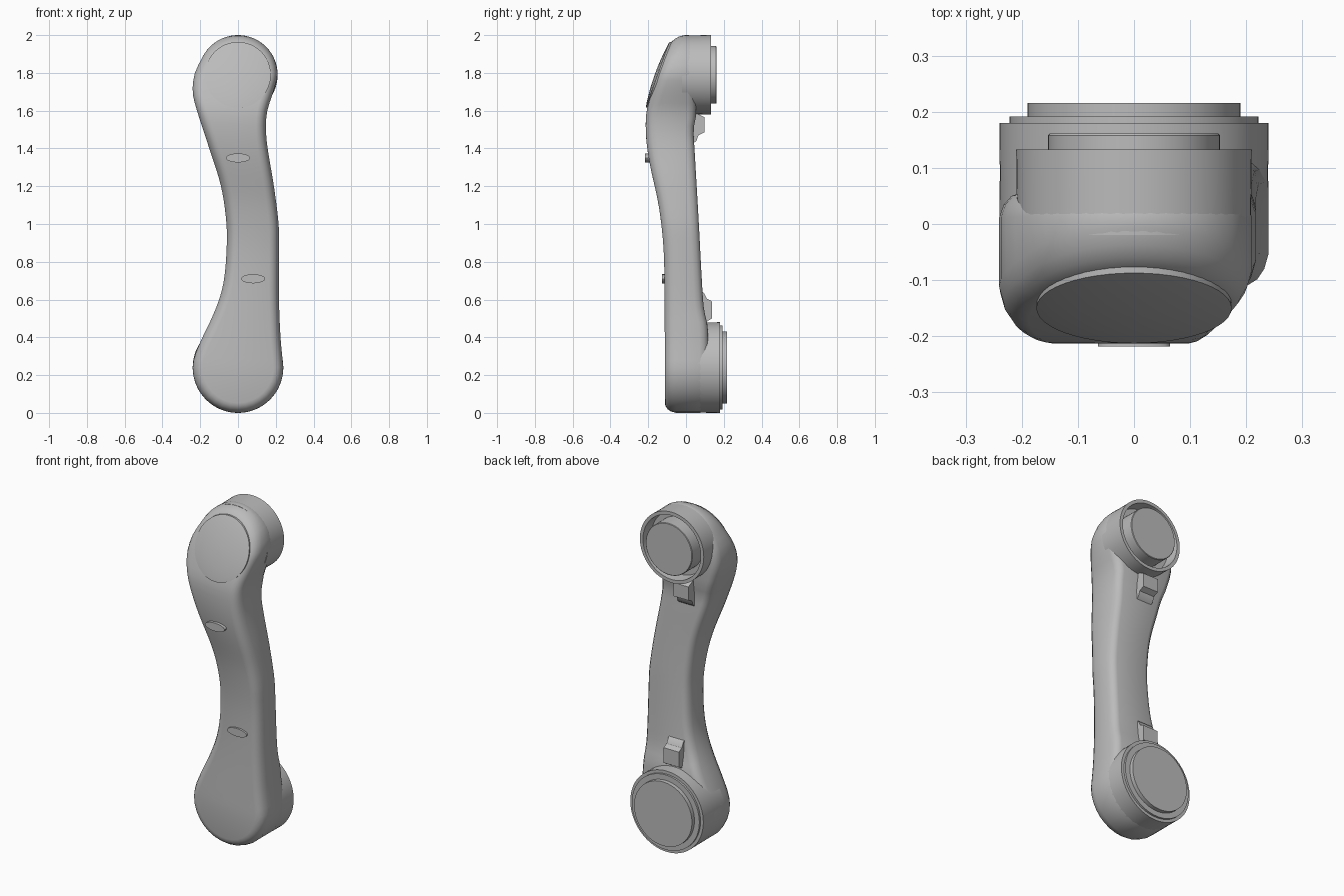
import bpy, bmesh, math
from mathutils import Vector

cube = bpy.data.objects.get("Cube")
if cube:
    bpy.data.objects.remove(cube, do_unlink=True)

grey = bpy.data.materials.new("light_grey")
grey.use_nodes = True
grey.diffuse_color = (0.5, 0.5, 0.5, 1)
grey.node_tree.nodes["Principled BSDF"].inputs["Base Color"].default_value = (0.5, 0.5, 0.5, 1)


def finish(name, bm, angle=35):
    bmesh.ops.recalc_face_normals(bm, faces=bm.faces)
    mesh = bpy.data.meshes.new(name)
    bm.to_mesh(mesh)
    bm.free()
    mesh.materials.append(grey)
    obj = bpy.data.objects.new(name, mesh)
    bpy.context.collection.objects.link(obj)
    bpy.ops.object.select_all(action='DESELECT')
    obj.select_set(True)
    bpy.context.view_layer.objects.active = obj
    bpy.ops.object.shade_smooth_by_angle(angle=math.radians(angle))
    return obj


def curve(points):
    """Smooth interpolation through (z, value) pairs."""
    def slope(i):
        a, b = points[max(i - 1, 0)], points[min(i + 1, len(points) - 1)]
        return (b[1] - a[1]) / (b[0] - a[0])

    def value(z):
        z = min(max(z, points[0][0]), points[-1][0])
        i = max(k for k in range(len(points) - 1) if points[k][0] <= z)
        (z0, v0), (z1, v1) = points[i], points[i + 1]
        h = z1 - z0
        t = (z - z0) / h
        return ((1 + 2 * t) * (1 - t) ** 2 * v0 + t * (1 - t) ** 2 * h * slope(i)
                + t * t * (3 - 2 * t) * v1 + t * t * (t - 1) * h * slope(i + 1))
    return value


# Silhouette of the handle and its front and back surfaces along the height
LOW_Z, LOW_R, TOP_Z, TOP_R = 0.24, 0.24, 1.79, 0.21
left = curve([(.24, -.24), (.3, -.23), (.4, -.188), (.5, -.14), (.6, -.1), (.7, -.075),
              (.85, -.061), (1, -.061), (1.2, -.09), (1.4, -.152), (1.6, -.217),
              (1.7, -.24), (1.8, -.228), (1.88, -.19)])
right = curve([(.24, .24), (.3, .234), (.4, .225), (.6, .217), (.9, .217), (1, .215),
               (1.2, .19), (1.4, .157), (1.5, .148), (1.6, .155), (1.7, .187),
               (1.8, .21), (1.88, .19)])
front = curve([(0, -.112), (.7, -.114), (.9, -.121), (1.1, -.145), (1.3, -.188),
               (1.4, -.205), (1.5, -.213), (1.6, -.208), (1.7, -.178), (1.8, -.143),
               (1.9, -.106), (2, -.066)])
back = curve([(0, .12), (.45, .115), (.55, .095), (.7, .084), (1, .068), (1.4, .045),
              (1.5, .04), (1.57, .052), (2, .06)])

# Matching right and left outline points, with a single point at each end
STEPS = 8
rows = []
for i in range(1, STEPS):
    a = math.pi / 2 * i / STEPS
    w = LOW_R * math.sin(a)
    rows.append((-w, w, LOW_Z - LOW_R * math.cos(a)))
for i in range(42):
    z = LOW_Z + (1.88 - LOW_Z) * i / 41
    rows.append((left(z), right(z), z))
for i in range(1, STEPS):
    a = math.radians(25.4) + math.radians(64.6) * i / STEPS
    w = TOP_R * math.cos(a)
    rows.append((-w, w, TOP_Z + TOP_R * math.sin(a)))
outline = [Vector((0, 0))] + [Vector((r, z)) for _, r, z in rows]
outline += [Vector((0, 2))] + [Vector((l, z)) for l, _, z in reversed(rows)]
count = len(outline)


def inset(distance):
    pts = []
    for i, p in enumerate(outline):
        d = (outline[(i + 1) % count] - outline[i - 1]).normalized()
        pts.append(p + Vector((-d.y, d.x)) * distance)
    return pts


# Handle body: rounded front, straight sides, softer back
bm = bmesh.new()
rings = []
layers = [(front, .052, 0), (front, .036, .004), (front, .02, .014), (front, .008, .032),
          (front, 0, .06), (back, 0, -.045), (back, .008, -.022), (back, .022, -.006),
          (back, .04, 0)]
for surface, shrink, depth in layers:
    rings.append([bm.verts.new((p.x, surface(p.y) + depth, p.y)) for p in inset(shrink)])
for a, b in zip(rings, rings[1:]):
    for i in range(count):
        j = (i + 1) % count
        bm.faces.new((a[i], a[j], b[j], b[i]))
half = len(rows) + 1
for ring in (rings[0], rings[-1]):
    for i in range(half):
        quad = [ring[i], ring[i + 1], ring[-i - 1], ring[-i]]
        bm.faces.new(list(dict.fromkeys(quad)))
finish("handle_body", bm)


# Round parts turned about a front-to-back axis, from (radius, y) profiles
def turned(name, z, profile, segments=64):
    bm = bmesh.new()
    verts = [bm.verts.new((r, y, z)) for r, y in profile]
    edges = [bm.edges.new(e) for e in zip(verts, verts[1:])]
    bmesh.ops.spin(bm, geom=verts + edges, cent=(0, 0, z), axis=(0, 1, 0),
                   angle=math.tau, steps=segments)
    bmesh.ops.remove_doubles(bm, verts=bm.verts, dist=1e-5)
    return finish(name, bm)


turned("lower_cup", LOW_Z, [(0, -.02), (.238, -.02), (.24, .18), (.222, .18), (.222, .192),
                            (.19, .192), (.19, .216), (0, .216)])
turned("upper_cup", TOP_Z, [(0, -.02), (.208, -.02), (.21, .133), (.19, .133), (.185, .06),
                            (.153, .06), (.153, .158), (.15, .161), (0, .161)])

# Slightly domed cover on the upper front
bm = bmesh.new()
rings = []
for r, lift in [(.174, -.03), (.174, .004), (.15, .009), (.1, .015), (.05, .019), (.001, .02)]:
    ring = []
    for i in range(48):
        a = math.tau * i / 48
        z = TOP_Z + r * math.sin(a)
        ring.append(bm.verts.new((r * math.cos(a), -.146 + .36 * (z - TOP_Z) - lift, z)))
    rings.append(ring)
for a, b in zip(rings, rings[1:]):
    for i in range(48):
        j = (i + 1) % 48
        bm.faces.new((a[i], a[j], b[j], b[i]))
bm.faces.new(rings[-1])
finish("front_cover", bm)


# Prisms pushed along an axis: latches and lens-shaped buttons
def prism(name, points, push):
    bm = bmesh.new()
    face = bm.faces.new([bm.verts.new(p) for p in points])
    moved = bmesh.ops.extrude_face_region(bm, geom=[face])["geom"]
    bmesh.ops.translate(bm, vec=push, verts=[v for v in moved if isinstance(v, bmesh.types.BMVert)])
    return finish(name, bm)


for name, x, z, y in [("upper_button", 0, 1.35, -.218), ("lower_button", .08, .71, -.126)]:
    lens = [(x + .064 * math.cos(a), y, z + .024 * math.sin(a))
            for a in (math.tau * i / 24 for i in range(24))]
    prism(name, lens, (0, .05, 0))

latches = {
    "lower_latch": (-.05, [(.07, .65), (.095, .635), (.11, .605), (.138, .59), (.138, .5), (.07, .46)]),
    "upper_latch": (-.085, [(.03, 1.42), (.055, 1.44), (.066, 1.47), (.098, 1.485), (.098, 1.565), (.03, 1.6)]),
}
for name, (x, side) in latches.items():
    prism(name, [(x, y, z) for y, z in side], (.1, 0, 0))
